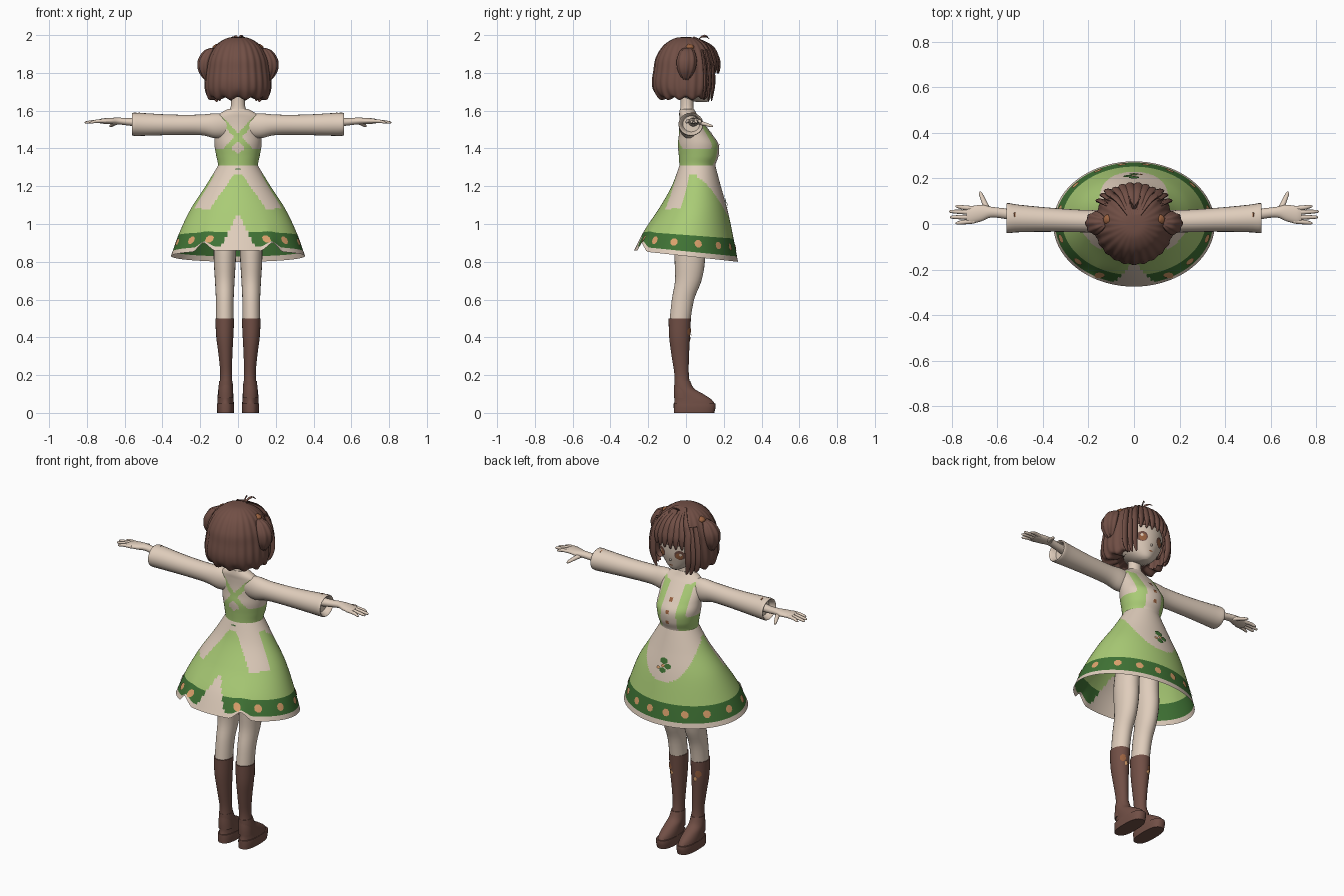
import bpy, bmesh, math
from math import sin, cos, pi, radians
from mathutils import Vector
from mathutils.bvhtree import BVHTree

cube = bpy.data.objects.get("Cube")
if cube:
    bpy.data.objects.remove(cube, do_unlink=True)


def material(name, rgb):
    m = bpy.data.materials.new(name)
    m.use_nodes = True
    m.diffuse_color = (*rgb, 1)
    m.node_tree.nodes["Principled BSDF"].inputs["Base Color"].default_value = (*rgb, 1)
    return m


CREAM, GREEN, LEAF, BROWN, PEACH, RUST = range(6)
MATS = [material("cream", (.74, .61, .50)), material("light_green", (.40, .60, .18)),
        material("dark_green", (.05, .17, .035)), material("brown", (.165, .078, .06)),
        material("peach", (.72, .36, .15)), material("rust", (.32, .12, .05))]
made = []


def finish(name, bm, mirror=False):
    """Turn a bmesh into an object and return a surface tree for plates."""
    bmesh.ops.recalc_face_normals(bm, faces=bm.faces)
    tree = BVHTree.FromBMesh(bm)
    me = bpy.data.meshes.new(name)
    bm.to_mesh(me)
    bm.free()
    for m in MATS:
        me.materials.append(m)
    ob = bpy.data.objects.new(name, me)
    bpy.context.collection.objects.link(ob)
    if mirror:
        ob.modifiers.new("mirror", 'MIRROR').use_mirror_merge = False
    made.append(ob)
    return tree


def blend(rows, sub):
    """Smoothly interpolate key rows."""
    out = []
    for i in range(len(rows) - 1):
        a, b, c, d = (rows[max(0, min(len(rows) - 1, i + k))] for k in (-1, 0, 1, 2))
        for s in range(sub):
            t = s / sub
            out.append([q + .5 * t * (r - p + t * (2 * p - 5 * q + 4 * r - s4 + t * (3 * (q - r) + s4 - p)))
                        for p, q, r, s4 in zip(a, b, c, d)])
    return out + [list(rows[-1])]


def loft(name, rows, mat=CREAM, axis='z', seg=24, sub=4, power=2, caps=True,
         warp=None, rule=None, keep=None, mirror=False):
    """Skin elliptical sections: (along, centre1, centre2, radius1, radius2)."""
    bm = bmesh.new()
    rings = []
    rows = blend(rows, sub)
    last = len(rows) - 1
    for i, (h, c1, c2, r1, r2) in enumerate(rows):
        ring = []
        for k in range(seg):
            a = 2 * pi * k / seg
            u, v = (math.copysign(abs(f) ** (2 / power), f) for f in (cos(a), sin(a)))
            p, q = c1 + r1 * u, c2 + r2 * v
            co = Vector({'z': (p, q, h), 'x': (h, p, q), 'y': (p, h, q)}[axis])
            ring.append(bm.verts.new(warp(co, a, i / last) if warp else co))
        rings.append(ring)
    for i in range(last):
        for k in range(seg):
            n = (k + 1) % seg
            f = bm.faces.new((rings[i][k], rings[i][n], rings[i + 1][n], rings[i + 1][k]))
            c = f.calc_center_median()
            f.material_index = rule(c, (i + .5) / last) if rule else mat
            if keep and not keep(c):
                bm.faces.remove(f)
    if caps:
        for ring in (rings[0], rings[-1]):
            bm.faces.new(ring).material_index = mat
    return finish(name, bm, mirror)


def plate(name, tree, origin, aim, r1, r2, mat, sides=12, lift=.004, mirror=False):
    """Thin painted patch, cast from inside a part onto its outer surface."""
    o, d = Vector(origin), Vector(aim).normalized()
    u = d.cross((0, 0, 1)) if abs(d.z) < .9 else Vector((1, 0, 0))
    u.normalize()
    w = u.cross(d)
    mid = tree.ray_cast(o, d)[0] or o

    def hit(a, s):
        p = u * cos(a) * r1 * s + w * sin(a) * r2 * s
        return (tree.ray_cast(o + p, d)[0] or mid + p) + d * lift
    bm = bmesh.new()
    centre = bm.verts.new(mid + d * lift)
    inner, outer = ([bm.verts.new(hit(2 * pi * (k + .5) / sides, s)) for k in range(sides)] for s in (.5, 1))
    for k in range(sides):
        n = (k + 1) % sides
        bm.faces.new((centre, inner[k], inner[n]))
        bm.faces.new((inner[k], outer[k], outer[n], inner[n]))
    for f in bm.faces:
        f.material_index = mat
    finish(name, bm, mirror)


def strand(name, pts, r, mat=BROWN, mirror=False):
    """Tapered lock of hair along a path."""
    path = blend(pts, 5)
    bm = bmesh.new()
    rings = []
    for i, p in enumerate(path):
        t = i / (len(path) - 1)
        p = Vector(p)
        d = (Vector(path[min(i + 1, len(path) - 1)]) - Vector(path[max(i - 1, 0)])).normalized()
        u = d.cross((0, 1, .01)).normalized()
        w = u.cross(d)
        s = r * (.08 + .92 * sin(pi * (.15 + .85 * t)) ** .7) if t < 1 else r * .05
        rings.append([bm.verts.new(p + s * (u * cos(a * pi / 4) + .5 * w * sin(a * pi / 4))) for a in range(8)])
    for a, b in zip(rings, rings[1:]):
        for k in range(8):
            bm.faces.new((a[k], a[k - 1], b[k - 1], b[k])).material_index = mat
    finish(name, bm, mirror)


# Bodice with bib, side panels and crossed back straps
def bodice_paint(c, t):
    x = abs(c.x)
    if c.z < 1.295:
        return CREAM
    if c.y > .06:
        return GREEN if (c.z < 1.4 and x > .055) or (.05 < x < .095 and c.z < 1.56) else CREAM
    if c.z < 1.4:
        return CREAM if x < .035 * (c.z - 1.37) / .03 else GREEN
    return GREEN if c.z < 1.57 and abs(x - .95 * abs(c.z - 1.46)) < .02 else CREAM


torso = loft("bodice", [(1.26, 0, .06, .11, .095), (1.31, 0, .06, .105, .095), (1.36, 0, .067, .115, .105),
                        (1.42, 0, .065, .125, .108), (1.47, 0, .052, .125, .09), (1.52, 0, .035, .125, .07),
                        (1.56, 0, .02, .12, .055), (1.585, 0, .01, .095, .046), (1.61, 0, .005, .052, .037)],
             seg=96, sub=8, rule=bodice_paint)
loft("neck", [(1.59, 0, .005, .05, .04), (1.63, 0, .005, .037, .034), (1.74, 0, .005, .034, .034)])
for z in (1.36, 1.42, 1.48):
    plate("bodice_button", torso, (0, .05, z), (0, 1, 0), .014, .014, RUST, 4)


# Skirt: apron in front, sash tails and split panel behind, banded hem
def skirt_shape(co, a, t):
    drop = (1.31 - co.z) / .48
    back = abs((math.degrees(a) + 90 + 180) % 360 - 180)
    notch = max(0, 1 - abs(back - 31) / 10)
    co.z += -.03 * sin(a) * drop ** 2 + .05 * notch * drop ** 8
    return co


def skirt_paint(c, t):
    x, drop = abs(c.x), 1.25 - c.z
    if c.y < 0 and x < .1 * (1.06 - c.z) / .2:
        return CREAM
    if t > .77:
        return CREAM if t > .93 else LEAF
    if c.z > 1.265:
        return CREAM
    if c.y > .06:
        return CREAM if (x / .15) ** 2 + ((c.z - 1.2) / .17) ** 2 < 1 else GREEN
    if c.y < .03 and c.z > 1.08 and .03 + .7 * drop < x < .13 + .6 * drop:
        return CREAM
    return GREEN


skirt = loft("skirt", [(1.31, 0, .06, .105, .095), (1.2, 0, .055, .172, .13), (1.08, 0, .04, .25, .18),
                       (.95, 0, .015, .312, .235), (.83, 0, 0, .355, .275)],
             seg=144, sub=14, caps=False, warp=skirt_shape, rule=skirt_paint)
for k in range(16):
    a = radians(22.5 * k + 11.25)
    if sin(a) > -.95:
        plate("hem_flower", skirt, (0, 0, .9 - .025 * sin(a)), (cos(a), sin(a), 0), .021, .021, PEACH, 8)
plate("sash_knot", torso, (0, .05, 1.27), (0, -1, 0), .02, .035, LEAF, 4, .008)
for x, z, r, m in ((.0, 1.145, .026, LEAF), (-.028, 1.12, .022, LEAF), (0, 1.095, .022, LEAF),
                   (.028, 1.105, .012, PEACH), (.0, 1.12, .012, PEACH)):
    plate("apron_motif", skirt, (x, .05, z), (0, 1, 0), r, r * .7, m, 6, .005 if m == LEAF else .008)

# Sleeves with turned-in cuffs
sleeve = loft("sleeves", [(.05, .015, 1.52, .04, .06), (.12, .013, 1.52, .05, .066), (.2, .012, 1.525, .049, .054),
                          (.35, .018, 1.525, .052, .054), (.5, .024, 1.527, .06, .06), (.553, .026, 1.528, .066, .061),
                          (.558, .026, 1.528, .058, .054), (.53, .028, 1.53, .045, .042)], axis='x', mirror=True)
plate("cuff_patch", sleeve, (.53, .04, 1.53), (0, 0, 1), .014, .014, RUST, 4, mirror=True)

# Hands
loft("palms", [(.51, .035, 1.54, .028, .025), (.57, .046, 1.54, .023, .02), (.63, .052, 1.545, .024, .018),
               (.67, .048, 1.545, .036, .017), (.715, .04, 1.545, .038, .014), (.735, .039, 1.544, .032, .01)],
     axis='x', mirror=True)
for y, tip_y, tip in ((.068, .077, .785), (.05, .055, .812), (.03, .03, .808), (.012, .004, .785)):
    loft("fingers", [(.7, y, 1.545, .01, .01), (.75, (y + tip_y) / 2, 1.544, .01, .009),
                     (tip - .01, tip_y, 1.538, .007, .007), (tip, tip_y, 1.537, .002, .002)],
         axis='x', seg=10, sub=3, mirror=True)
loft("thumbs", [(.055, .64, 1.54, .017, .013), (.09, .655, 1.532, .013, .011), (.13, .672, 1.52, .009, .008),
                (.142, .675, 1.517, .003, .003)], axis='y', seg=10, sub=3, mirror=True)

# Legs, boots and shoes
loft("legs", [(1.12, .06, .04, .055, .07), (.9, .068, .02, .06, .08), (.8, .07, .02, .058, .08), (.7, .07, .012, .052, .07),
              (.6, .07, -.016, .047, .059), (.48, .07, -.033, .046, .055)], mirror=True)
boot = loft("boots", [(.5, .07, -.033, .05, .059), (.4, .07, -.034, .045, .055), (.3, .066, -.03, .036, .046),
                      (.2, .063, -.023, .031, .038), (.12, .065, -.018, .038, .046), (.08, .065, -.015, .04, .048)],
            BROWN, mirror=True)
plate("boot_patch", boot, (.08, -.03, .43), (.25, 1, 0), .017, .022, RUST, 7, mirror=True)
plate("boot_charm", boot, (.062, -.03, .40), (.25, 1, 0), .011, .016, PEACH, 5, .007, mirror=True)
loft("shoe_soles", [(0, .066, .043, .044, .107), (.03, .066, .046, .046, .111), (.05, .066, .046, .045, .111)],
     BROWN, power=2.6, seg=32, mirror=True)
loft("shoe_uppers", [(.045, .066, .045, .044, .109), (.07, .066, .038, .043, .098), (.1, .066, .015, .041, .076),
                     (.13, .065, -.01, .039, .052), (.17, .064, -.02, .035, .042)], BROWN, seg=32, mirror=True)

# Head and face
head = loft("head", [(1.645, 0, .085, .02, .025), (1.66, 0, .067, .05, .06), (1.70, 0, .03, .1, .11),
                     (1.76, 0, .01, .138, .142), (1.84, 0, 0, .148, .148), (1.94, 0, 0, .09, .09)], seg=40)
plate("eyes", head, (.058, 0, 1.755), (0, 1, 0), .028, .028, BROWN, 16, mirror=True)
plate("irises", head, (.056, 0, 1.75), (0, 1, 0), .018, .02, RUST, 16, .006, mirror=True)
plate("eye_glints", head, (.064, 0, 1.76), (0, 1, 0), .007, .008, CREAM, 8, .008, mirror=True)
plate("mouth", head, (0, .03, 1.685), (0, 1, 0), .012, .004, RUST, 8)
loft("nose", [(.13, 0, 1.72, .009, .011), (.146, 0, 1.719, .006, .007), (.153, 0, 1.718, .001, .001)],
     axis='y', seg=8, sub=2)


# Bobbed hair with fine ridges and a face opening
def ridges(co, a, t):
    s = 1 + .016 * cos(24 * a) * min(1, t * 4)
    low = max(0, min(1, (1.72 - co.z) / .05))
    return Vector((co.x * s, co.y * s, co.z + .008 * low * cos(12 * a)))


loft("bob_hair", [(1.99, 0, 0, .004, .004), (1.983, 0, 0, .06, .06), (1.945, 0, 0, .117, .118), (1.88, 0, 0, .154, .158),
                  (1.815, 0, 0, .167, .17), (1.75, 0, -.003, .174, .175), (1.70, 0, -.003, .171, .165),
                  (1.665, 0, 0, .152, .135), (1.68, 0, 0, .09, .085)], BROWN, seg=144, sub=5, warp=ridges,
     keep=lambda c: not (c.y > 0 and abs(c.x) < .112 and c.z < 1.82))
for x in (-.11, -.08, -.05, -.018, .018, .05, .08, .11):
    y = .176 * math.sqrt(1 - (x / .172) ** 2)
    strand("fringe_lock", [(x * .2, .04, 1.983), (x * .6, y * .75, 1.94), (x * .93, y * .95, 1.88),
                           (x, y, 1.835), (x * 1.03, y * .98, 1.795)], .021)
for x, y, low in ((.108, .135, 1.65), (.125, .118, 1.645), (.142, .095, 1.655)):
    strand("side_locks", [(x * .85, y * .9, 1.92), (x, y * 1.04, 1.84), (x * 1.06, y * 1.08, 1.75),
                          (x, y * 1.03, 1.69), (x * .88, y, low)], .02, mirror=True)
for dx, dz in ((.03, .006), (-.025, .002)):
    strand("crown_wisp", [(0, .06, 1.97), (dx * .3, .08, 1.99), (dx * .7, .105, 1.99 + dz), (dx, .125, 1.978)], .006)

# Looped side buns and ornaments
loft("side_buns", [(1.932, .13, .008, .015, .02), (1.915, .146, .006, .034, .036), (1.87, .166, .004, .043, .05),
                   (1.82, .172, .002, .038, .045), (1.78, .166, 0, .024, .026), (1.755, .158, 0, .008, .008)],
     BROWN, seg=48, mirror=True,
     warp=lambda co, a, t: Vector((co.x + .003 * cos(8 * a) * cos(a), co.y + .003 * cos(8 * a) * sin(a), co.z)))
loft("hair_ornaments", [(1.925, .116, .02, .018, .02), (1.94, .114, .02, .02, .022), (1.952, .112, .02, .006, .008)],
     RUST, seg=12, mirror=True)

# Smooth shading with crisp edges
for ob in bpy.context.selected_objects:
    ob.select_set(False)
for ob in made:
    ob.select_set(True)
bpy.context.view_layer.objects.active = made[0]
bpy.ops.object.shade_smooth_by_angle(angle=radians(45))
